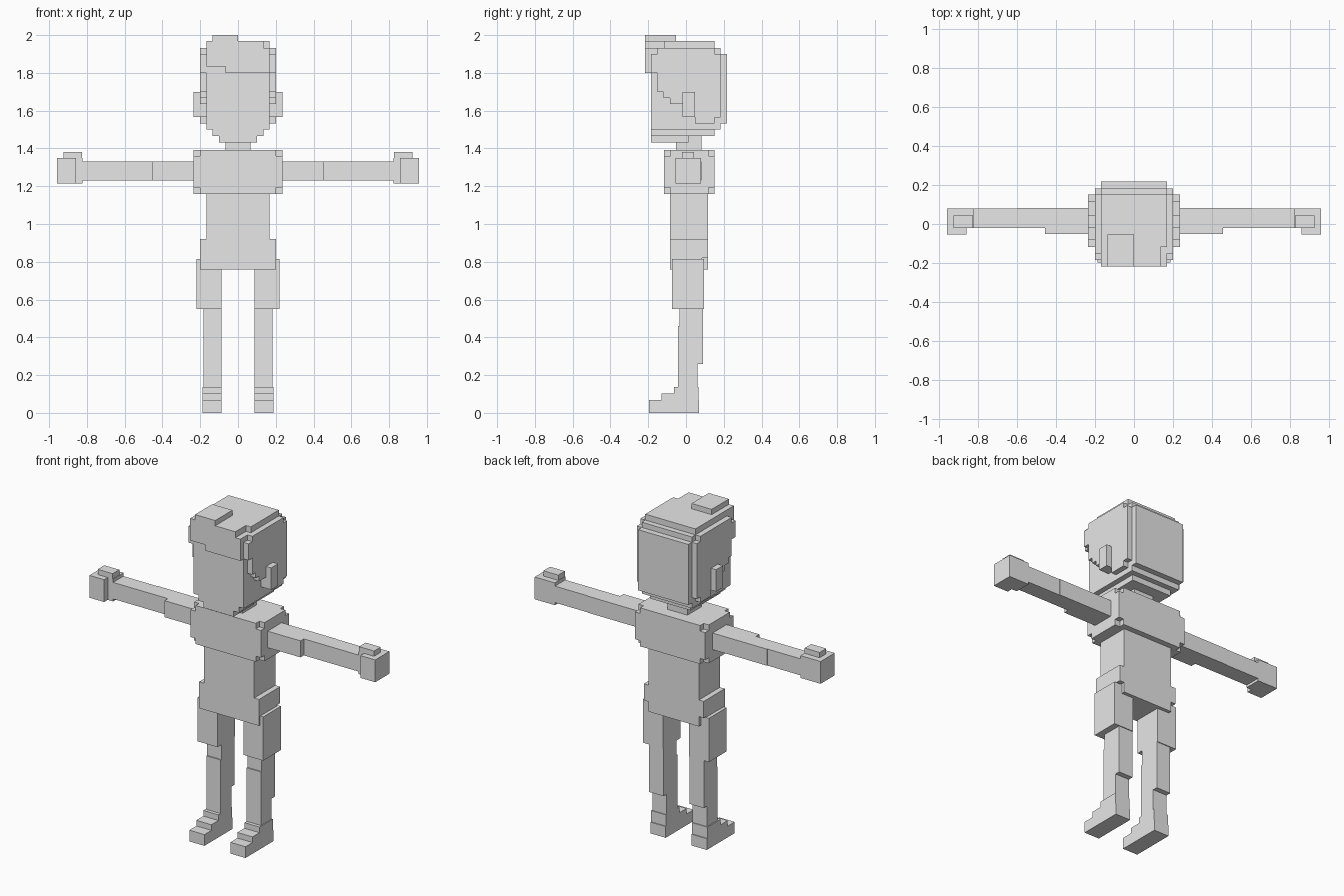
import bpy
import bmesh

grey = bpy.data.materials.new("plain grey")
grey.diffuse_color = (0.8, 0.8, 0.8, 1)


def blocks(name, boxes):
    """Union of axis-aligned boxes (x0, x1, y0, y1, z0, z1), outer faces only."""
    cuts = [sorted({round(v, 4) for b in boxes for v in b[2 * a:2 * a + 2]}) for a in range(3)]
    filled = set()
    for b in boxes:
        r = [range(cuts[a].index(round(b[2 * a], 4)), cuts[a].index(round(b[2 * a + 1], 4)))
             for a in range(3)]
        filled |= {(i, j, k) for i in r[0] for j in r[1] for k in r[2]}
    bm = bmesh.new()
    verts = {}

    def vert(key):
        if key not in verts:
            verts[key] = bm.verts.new([cuts[a][key[a]] for a in range(3)])
        return verts[key]

    for cell in filled:
        for a in range(3):
            u, w = (a + 1) % 3, (a + 2) % 3
            for side in (0, 1):
                near = list(cell)
                near[a] += 2 * side - 1
                if tuple(near) in filled:
                    continue
                ring = []
                for du, dw in ((0, 0), (1, 0), (1, 1), (0, 1)):
                    key = list(cell)
                    key[a] += side
                    key[u] += du
                    key[w] += dw
                    ring.append(vert(tuple(key)))
                bm.faces.new(ring if side else ring[::-1])
    bmesh.ops.dissolve_limit(bm, angle_limit=0.01, verts=bm.verts[:], edges=bm.edges[:])
    mesh = bpy.data.meshes.new(name)
    bm.to_mesh(mesh)
    bm.free()
    mesh.materials.append(grey)
    obj = bpy.data.objects.new(name, mesh)
    bpy.context.collection.objects.link(obj)
    return obj


def pair(name, boxes):
    """The same blocks on the left and right."""
    blocks("left_" + name, boxes)
    blocks("right_" + name, [(-b[1], -b[0], *b[2:]) for b in boxes])


def clipped(x0, x1, y0, y1, z0, z1, c):
    """A box with its eight corner cubes removed."""
    return [(x0 + c, x1 - c, y0, y1, z0, z1),
            (x0, x1, y0 + c, y1 - c, z0, z1),
            (x0, x1, y0, y1, z0 + c, z1 - c)]


# Torso: chest, waist and hips
blocks("chest", clipped(-0.235, 0.235, -0.117, 0.152, 1.16, 1.393, 0.034))
blocks("waist_and_hips", [
    (-0.168, 0.168, -0.085, 0.117, 0.92, 1.16),
    (-0.2, 0.2, -0.085, 0.117, 0.82, 0.92),
    (-0.2, 0.2, -0.085, 0.084, 0.76, 0.82),
    (-0.168, 0.168, -0.085, 0.117, 0.76, 0.82)])
blocks("neck", [(-0.067, 0.067, -0.053, 0.082, 1.393, 1.47)])

# Arms and hands
pair("arm", [
    (0.235, 0.455, -0.052, 0.082, 1.23, 1.33),
    (0.455, 0.6, -0.02, 0.082, 1.23, 1.33),
    (0.6, 0.822, -0.02, 0.079, 1.23, 1.33)])
pair("hand", [
    (0.822, 0.957, -0.02, 0.08, 1.215, 1.35),
    (0.858, 0.957, -0.055, 0.08, 1.215, 1.35),
    (0.825, 0.925, -0.02, 0.043, 1.35, 1.382)])

# Legs and stepped feet
pair("thigh", [(0.087, 0.22, -0.073, 0.096, 0.55, 0.815)])
pair("shin", [
    (0.087, 0.183, -0.035, 0.091, 0.46, 0.55),
    (0.087, 0.183, -0.042, 0.091, 0.26, 0.46),
    (0.087, 0.183, -0.042, 0.06, 0.135, 0.26)])
pair("foot", [
    (0.087, 0.188, -0.197, 0.07, 0, 0.068),
    (0.087, 0.188, -0.13, 0.065, 0.068, 0.102),
    (0.087, 0.188, -0.063, 0.065, 0.102, 0.136)])

# Head: jaw steps, face and back of the skull
blocks("head", [
    (-0.1, 0.1, -0.185, 0.012, 1.432, 1.466),
    (-0.135, 0.135, -0.185, 0.082, 1.466, 1.5),
    (-0.168, 0.168, -0.185, 0.183, 1.5, 1.932),
    (-0.135, 0.135, -0.185, 0.15, 1.466, 1.5),
    (-0.168, 0.168, 0.183, 0.218, 1.533, 1.9)])

# Hair: crown, tuft and fringe
blocks("hair_top", [
    (-0.168, 0.135, -0.218, 0.15, 1.932, 1.968),
    (0.135, 0.168, -0.117, 0.15, 1.932, 1.968),
    (-0.135, 0, -0.218, -0.053, 1.968, 2.0)])
blocks("fringe", [
    (-0.168, -0.067, -0.218, -0.185, 1.835, 1.932),
    (-0.067, 0.168, -0.218, -0.185, 1.8, 1.932)])

# Hair sides, stepping down towards the back
pair("hair_side", [(0.168, 0.201, y0, y1, z0, z1) for y0, y1, z0, z1 in (
    (-0.185, -0.15, 1.8, 1.9),
    (-0.15, -0.118, 1.7, 1.932),
    (-0.118, -0.085, 1.667, 1.932),
    (-0.085, 0.047, 1.635, 1.932),
    (0.047, 0.15, 1.532, 1.932),
    (0.15, 0.183, 1.565, 1.9))])
pair("ear", [(0.168, 0.235, -0.018, 0.047, 1.567, 1.7)])
